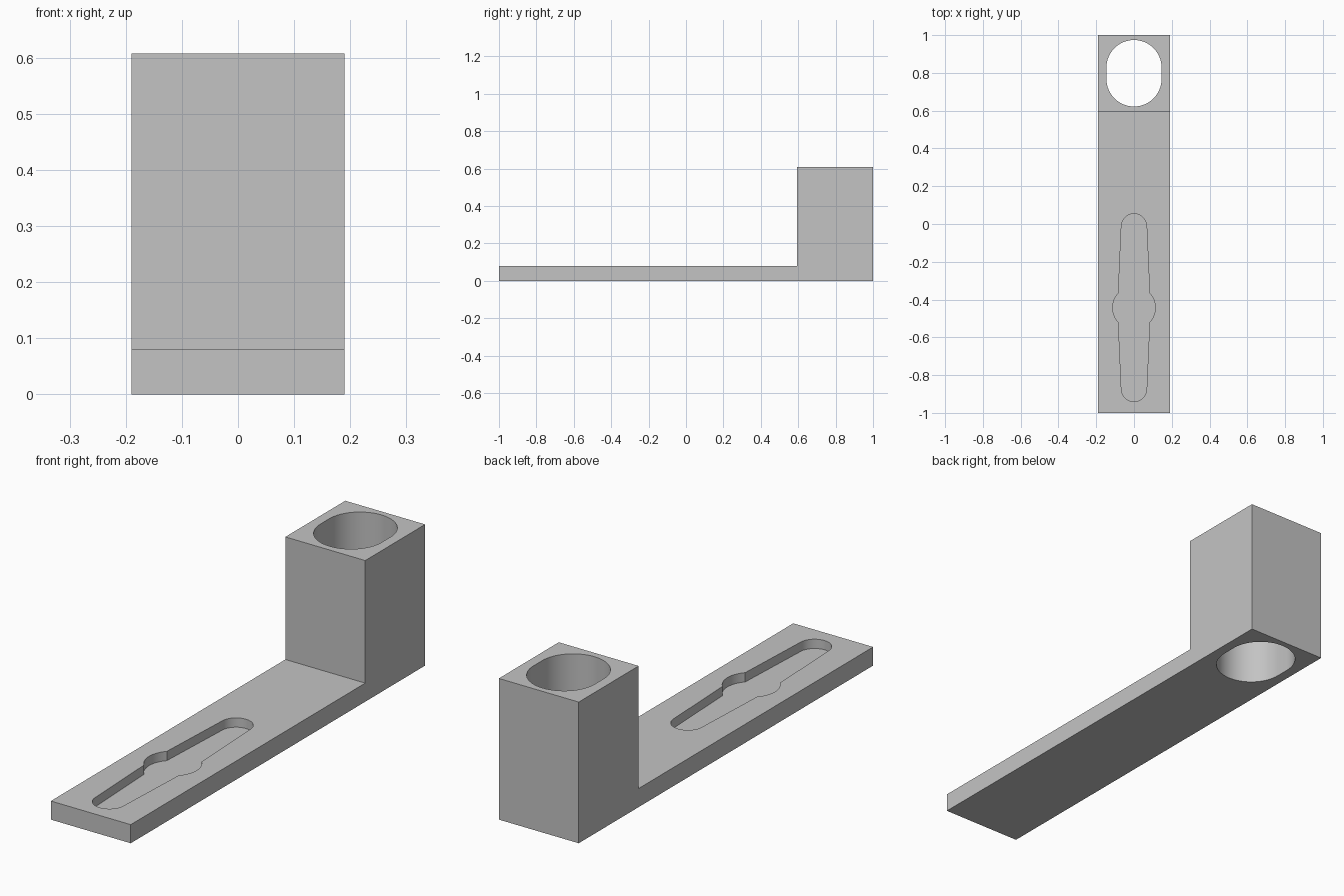
import bpy, bmesh
from math import radians, sin, cos, asin
from mathutils import Vector

cube = bpy.data.objects.get("Cube")
if cube:
    bpy.data.objects.remove(cube, do_unlink=True)

grey = bpy.data.materials.new("light grey")
grey.use_nodes = True
colour = (0.55, 0.55, 0.55, 1)
grey.diffuse_color = colour
grey.node_tree.nodes["Principled BSDF"].inputs["Base Color"].default_value = colour


def prism(name, points, sweep):
    """Extrude a closed outline of 3D points along a vector."""
    bm = bmesh.new()
    face = bm.faces.new([bm.verts.new(p) for p in points])
    made = bmesh.ops.extrude_face_region(bm, geom=[face])["geom"]
    verts = [v for v in made if isinstance(v, bmesh.types.BMVert)]
    bmesh.ops.translate(bm, verts=verts, vec=Vector(sweep))
    bmesh.ops.recalc_face_normals(bm, faces=bm.faces)
    mesh = bpy.data.meshes.new(name)
    bm.to_mesh(mesh)
    bm.free()
    mesh.materials.append(grey)
    obj = bpy.data.objects.new(name, mesh)
    bpy.context.collection.objects.link(obj)
    return obj


def arc(cx, cy, r, start, end, z, steps):
    angles = [radians(start + (end - start) * i / steps) for i in range(steps + 1)]
    return [(cx + r * cos(a), cy + r * sin(a), z) for a in angles]


def cut(target, cutter):
    cutter.hide_render = True
    mod = target.modifiers.new("cut", 'BOOLEAN')
    mod.operation = 'DIFFERENCE'
    mod.solver = 'EXACT'
    mod.object = cutter
    bpy.context.view_layer.objects.active = target
    bpy.ops.object.modifier_apply(modifier=mod.name)
    bpy.data.objects.remove(cutter, do_unlink=True)


# L-shaped body: flat plate with an upright block at the back
half, plate, top, step = 0.19, 0.08, 0.607, 0.593
side = [(-1, 0), (1, 0), (1, top), (step, top), (step, plate), (-1, plate)]
body = prism("bracket_body", [(-half, y, z) for y, z in side], (2 * half, 0, 0))

# Oblong hole right through the block
r, mid, straight = 0.146, 0.798, 0.03
hole = (arc(0, mid + straight, r, 0, 180, -0.1, 32)
        + arc(0, mid - straight, r, 180, 360, -0.1, 32))
cut(body, prism("block_hole_cutter", hole, (0, 0, 1)))

# Keyhole pocket: tapered slot, round ends, round bulge in the middle
floor, centre, reach, end_r, bulge_r = 0.04, -0.443, 0.43, 0.067, 0.113
b = 43
slot = (arc(0, centre, bulge_r, 0, b, floor, 8)
        + arc(0, centre + reach, end_r, 0, 180, floor, 24)
        + arc(0, centre, bulge_r, 180 - b, 180 + b, floor, 16)
        + arc(0, centre - reach, end_r, 180, 360, floor, 24)
        + arc(0, centre, bulge_r, -b, 0, floor, 8)[:-1])
cut(body, prism("slot_pocket_cutter", slot, (0, 0, 0.1)))

# Smooth the curved walls, keep the edges crisp
bpy.ops.object.select_all(action='DESELECT')
body.select_set(True)
bpy.context.view_layer.objects.active = body
bpy.ops.object.shade_smooth_by_angle(angle=radians(25))
